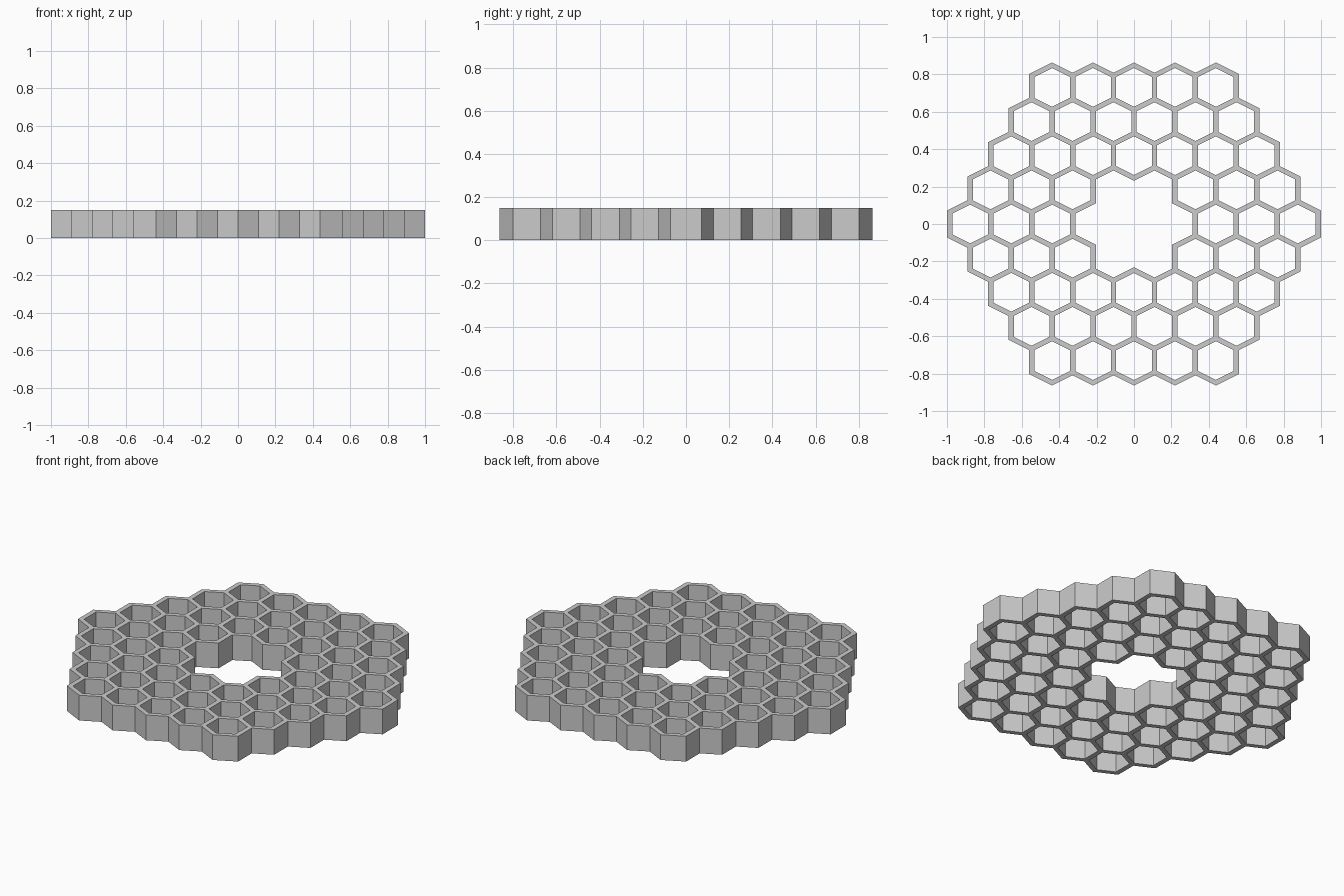
import bpy, bmesh

if "Cube" in bpy.data.objects:
    bpy.data.objects.remove(bpy.data.objects["Cube"])

PITCH_X, PITCH_Y = 0.219, 0.1825      # cell spacing along a row / between rows
HEIGHT = 0.15
# neighbour across each cell edge, counter-clockwise from upper left
DIRS = [(-1, 1), (-1, 0), (0, -1), (1, -1), (1, 0), (0, 1)]


def hexagon(half_width, apex, shoulder):
    return [(0, apex), (-half_width, shoulder), (-half_width, -shoulder),
            (0, -apex), (half_width, -shoulder), (half_width, shoulder)]


INNER = hexagon(0.095, 0.1035, 0.056)
OUTER = hexagon(0.124, 0.1337, 0.0717)


def ring(cell):
    q, r = cell
    return max(abs(q), abs(r), abs(q + r))


def step(cell, edge):
    d = DIRS[edge % 6]
    return (cell[0] + d[0], cell[1] + d[1])


# Cells of the honeycomb: rings 2 to 4, leaving the middle seven open
cells = {(q, r) for q in range(-4, 5) for r in range(-4, 5) if 2 <= ring((q, r)) <= 4}

bm = bmesh.new()
cache = {}


def corner(cell, i, shape=INNER):
    i %= 6
    key = (cell, i, shape is OUTER)
    if key not in cache:
        x = PITCH_X * (cell[0] + cell[1] / 2) + shape[i][0]
        y = PITCH_Y * cell[1] + shape[i][1]
        cache[key] = bm.verts.new((x, y, 0))
    return cache[key]


for c in sorted(cells):
    for i in range(6):
        # Straight wall shared with the neighbour
        n = step(c, i)
        if n not in cells or c < n:
            bm.faces.new((corner(c, i + 1), corner(c, i), corner(n, i + 4), corner(n, i + 3)))
        # Junction where three cells meet, pointed on the outside corners
        b = step(c, i - 1)
        kept = [k for k in (c, b, n) if k in cells]
        if len(kept) == 1:
            bm.faces.new((corner(c, i), corner(b, i + 2), corner(c, i, OUTER), corner(n, i + 4)))
        elif c == min(kept):
            bm.faces.new((corner(c, i), corner(b, i + 2), corner(n, i + 4)))

# Raise the flat lattice into walls
bmesh.ops.recalc_face_normals(bm, faces=bm.faces)
res = bmesh.ops.extrude_face_region(bm, geom=bm.faces[:], use_keep_orig=True)
top = [v for v in res["geom"] if isinstance(v, bmesh.types.BMVert)]
bmesh.ops.translate(bm, verts=top, vec=(0, 0, HEIGHT))
bmesh.ops.recalc_face_normals(bm, faces=bm.faces)

mesh = bpy.data.meshes.new("honeycomb_lattice")
bm.to_mesh(mesh)
bm.free()
bpy.context.collection.objects.link(bpy.data.objects.new("honeycomb_lattice", mesh))
